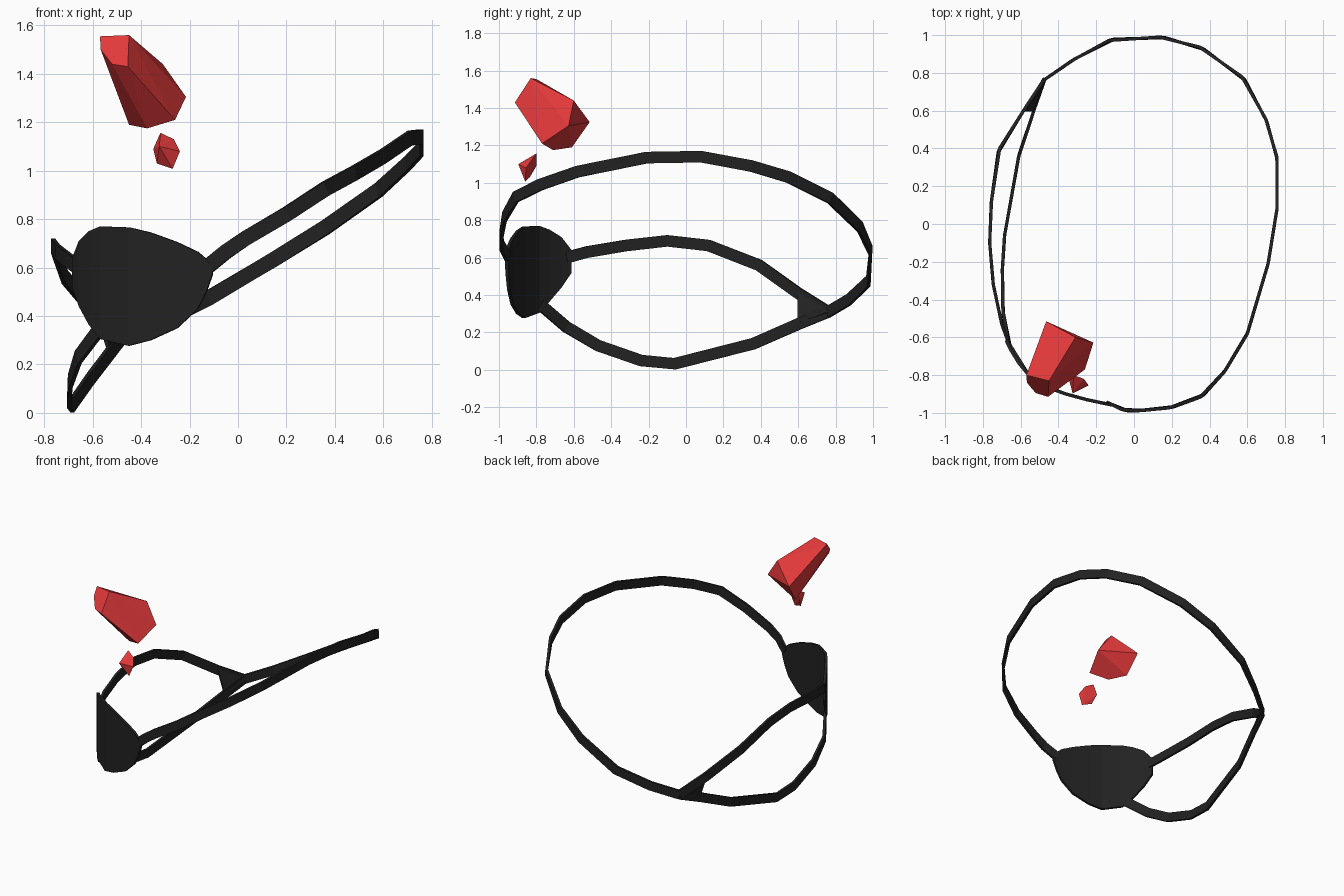
import bpy, bmesh
from mathutils import Vector


def material(name, col):
    m = bpy.data.materials.new(name)
    m.diffuse_color = (*col, 1)
    return m


BLACK = material("black leather", (0.016, 0.016, 0.016))
RED = material("red crystal", (0.76, 0.04, 0.042))


def finish(name, bm, mat):
    bmesh.ops.recalc_face_normals(bm, faces=bm.faces)
    me = bpy.data.meshes.new(name)
    bm.to_mesh(me)
    bm.free()
    me.materials.append(mat)
    ob = bpy.data.objects.new(name, me)
    bpy.context.collection.objects.link(ob)
    return ob


def thicken(ob, t):
    mod = ob.modifiers.new("Thickness", 'SOLIDIFY')
    mod.thickness = t
    mod.offset = 0


def strap(name, path, width=0.062, thick=0.017):
    """Flat band standing on edge along a path of points."""
    pts = [Vector(p) for p in path]
    bm = bmesh.new()
    rings = []
    for i, p in enumerate(pts):
        a, b = pts[max(i - 1, 0)], pts[min(i + 1, len(pts) - 1)]
        t = (b - a).normalized()
        n = t.cross(Vector((0, 0, 1))).normalized()
        w = n.cross(t).normalized() * width / 2
        n = n * thick / 2
        rings.append([bm.verts.new(p + v) for v in (w + n, w - n, -w - n, n - w)])
    for r, s in zip(rings, rings[1:]):
        for k in range(4):
            bm.faces.new((r[k], r[(k + 1) % 4], s[(k + 1) % 4], s[k]))
    bm.faces.new(rings[0])
    bm.faces.new(rings[-1])
    return finish(name, bm, BLACK)


def crystal(name, pts):
    """Faceted gem: hull around its corners."""
    bm = bmesh.new()
    for p in pts:
        bm.verts.new(p)
    bmesh.ops.convex_hull(bm, input=bm.verts)
    bmesh.ops.dissolve_limit(bm, angle_limit=0.06, verts=bm.verts, edges=bm.edges)
    return finish(name, bm, RED)


# main strap round the back
joint = (-0.48, 0.76, 0.31)
strap("main_strap", [
    (-0.13, -0.95, 0.60), (-0.05, -0.985, 0.665), (0.03, -0.988, 0.72),
    (0.20, -0.97, 0.82), (0.36, -0.91, 0.925), (0.48, -0.78, 0.99),
    (0.60, -0.58, 1.06), (0.71, -0.21, 1.135), (0.757, 0.08, 1.14),
    (0.757, 0.35, 1.09), (0.70, 0.55, 1.03), (0.58, 0.77, 0.92),
    (0.36, 0.93, 0.765), (0.15, 0.988, 0.635), (-0.12, 0.975, 0.475),
    (-0.32, 0.87, 0.375), joint])

# two side straps to the patch
strap("upper_side_strap", [
    joint, (-0.585, 0.60, 0.41), (-0.715, 0.39, 0.56), (-0.755, 0.12, 0.665),
    (-0.764, -0.10, 0.69), (-0.745, -0.32, 0.665), (-0.70, -0.53, 0.63),
    (-0.66, -0.64, 0.60)])
strap("lower_side_strap", [
    joint, (-0.53, 0.60, 0.245), (-0.61, 0.36, 0.14), (-0.685, -0.06, 0.033),
    (-0.697, -0.24, 0.05), (-0.693, -0.47, 0.13), (-0.66, -0.64, 0.23),
    (-0.57, -0.78, 0.35)])

# web filling the fork between the side straps
bm = bmesh.new()
bm.faces.new([bm.verts.new(p) for p in
              ((-0.47, 0.77, 0.31), (-0.585, 0.60, 0.42), (-0.53, 0.60, 0.25))])
thicken(finish("strap_fork", bm, BLACK), 0.017)

# curved patch: columns of x, y, top, bottom
columns = [
    (-0.677, -0.615, 0.64, 0.52), (-0.65, -0.67, 0.71, 0.44), (-0.61, -0.735, 0.75, 0.365),
    (-0.565, -0.79, 0.77, 0.305), (-0.45, -0.868, 0.766, 0.277), (-0.36, -0.90, 0.745, 0.30),
    (-0.25, -0.93, 0.705, 0.35), (-0.165, -0.948, 0.665, 0.43), (-0.13, -0.955, 0.635, 0.50),
    (-0.105, -0.96, 0.60, 0.57)]
bm = bmesh.new()
cols = [(bm.verts.new((x, y, t)), bm.verts.new((x, y, b))) for x, y, t, b in columns]
for (a, b), (c, d) in zip(cols, cols[1:]):
    bm.faces.new((a, b, d, c))
thicken(finish("eye_patch", bm, BLACK), 0.018)

# floating crystals
crystal("large_crystal", [
    (-0.57, -0.80, 1.555), (-0.567, -0.84, 1.50), (-0.45, -0.83, 1.56),
    (-0.455, -0.915, 1.43), (-0.52, -0.895, 1.44), (-0.465, -0.515, 1.325),
    (-0.31, -0.60, 1.44), (-0.215, -0.628, 1.305), (-0.26, -0.77, 1.21),
    (-0.375, -0.71, 1.175), (-0.45, -0.61, 1.19)])
crystal("small_crystal", [
    (-0.32, -0.80, 1.157), (-0.265, -0.82, 1.13), (-0.24, -0.855, 1.08),
    (-0.27, -0.86, 1.008), (-0.335, -0.835, 1.03), (-0.35, -0.80, 1.09),
    (-0.325, -0.897, 1.10)])
